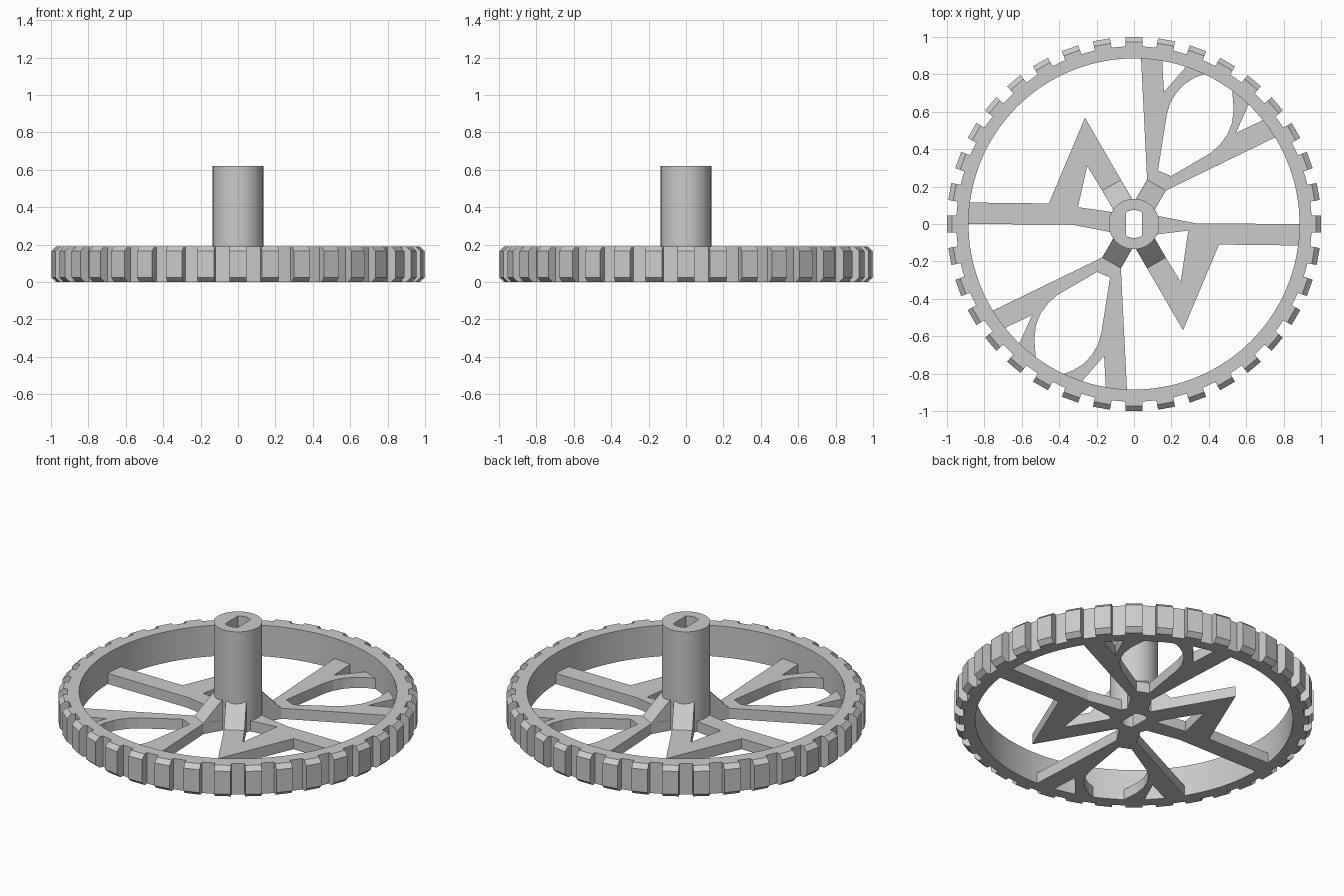
import bpy, bmesh
from math import sin, cos, pi, radians
from mathutils import Matrix

if "Cube" in bpy.data.objects:
    bpy.data.objects.remove(bpy.data.objects["Cube"], do_unlink=True)

grey = bpy.data.materials.new("plain grey")
grey.use_nodes = True
grey.diffuse_color = (0.6, 0.6, 0.6, 1)
grey.node_tree.nodes["Principled BSDF"].inputs["Base Color"].default_value = (0.6, 0.6, 0.6, 1)

RIM_H, SPOKE_H, HUB_H = 0.19, 0.065, 0.62


def finish(name, bm, smooth=False):
    bmesh.ops.recalc_face_normals(bm, faces=bm.faces)
    mesh = bpy.data.meshes.new(name)
    bm.to_mesh(mesh)
    bm.free()
    mesh.materials.append(grey)
    ob = bpy.data.objects.new(name, mesh)
    bpy.context.collection.objects.link(ob)
    if smooth:
        bpy.ops.object.select_all(action='DESELECT')
        ob.select_set(True)
        bpy.context.view_layer.objects.active = ob
        bpy.ops.object.shade_smooth_by_angle(angle=radians(30))
    return ob


def prism(bm, points, offset):
    """Extrude a closed outline of 3D points along offset."""
    face = bm.faces.new([bm.verts.new(p) for p in points])
    ext = bmesh.ops.extrude_face_region(bm, geom=[face], use_keep_orig=True)
    verts = [g for g in ext["geom"] if isinstance(g, bmesh.types.BMVert)]
    bmesh.ops.translate(bm, verts=verts, vec=offset)
    return list(face.verts) + verts


def tube(name, outer, inner, height, n):
    """Upright tube between two outlines, each a function of angle."""
    bm = bmesh.new()
    loops = []
    for fn, z in ((outer, 0), (outer, height), (inner, height), (inner, 0)):
        loops.append([bm.verts.new((*fn(2 * pi * i / n), z)) for i in range(n)])
    for k in range(4):
        a, b = loops[k], loops[(k + 1) % 4]
        for i in range(n):
            j = (i + 1) % n
            bm.faces.new((a[i], a[j], b[j], b[i]))
    return finish(name, bm, True)


def radial_blocks(name, profile, half_width, angles):
    """Blocks with an (r, z) profile, set around the axis."""
    bm = bmesh.new()
    for a in angles:
        verts = prism(bm, [(r, -half_width, z) for r, z in profile], (0, 2 * half_width, 0))
        bmesh.ops.rotate(bm, verts=verts, matrix=Matrix.Rotation(radians(a), 3, 'Z'))
    return finish(name, bm)


def plate(name, outline, sign):
    """Flat spoke plate; sign -1 turns it half way round the axis."""
    bm = bmesh.new()
    prism(bm, [(sign * x, sign * y, 0) for x, y in outline], (0, 0, SPOKE_H))
    return finish(name, bm)


def circle(r):
    return lambda a: (r * cos(a), r * sin(a))


def double_flat(a):
    return max(-0.043, min(0.043, 0.075 * cos(a))), 0.075 * sin(a)


# Rim and hub
tube("rim", circle(0.95), circle(0.885), RIM_H, 144)
tube("hub", circle(0.135), double_flat, HUB_H, 72)

# Tread blocks with chamfered upper and lower ends
tread = [(0.947, 0), (0.973, 0), (1, 0.025), (1, RIM_H - 0.025), (0.973, RIM_H), (0.947, RIM_H)]
radial_blocks("tread_blocks", tread, 0.046, range(0, 360, 10))

# Sloped braces between hub and spokes
brace = [(0.11, 0.04), (0.24, 0.04), (0.24, SPOKE_H), (0.122, RIM_H), (0.11, RIM_H)]
radial_blocks("hub_braces", brace, 0.0575, (60, 120, 240, 300))

# Zigzag spokes, running from the hub out to a point and back to the rim
for name, sign, corner in (("zigzag_spoke_left", 1, (0.29, -0.035)),
                           ("zigzag_spoke_right", -1, (0.3, -0.09))):
    plate(name, [(0.09, 0.05), (0.335, 0.003), (0.9, 0), (0.9, -0.115), (0.455, -0.11),
                 (0.262, -0.568), (0.07, -0.237), (0, -0.116), (0.1, -0.058),
                 (0.17, -0.179), (0.25, -0.31), corner, (0.09, -0.06)], sign)

# Branching spokes, with a teardrop opening between two forked arms
branch = [(0, 0.116), (0.07, 0.237), (0.037, 0.9), (0.15, 0.89), (0.16, 0.705),
          (0.29, 0.855), (0.4, 0.81),
          (0.33, 0.785), (0.27, 0.748), (0.225, 0.7), (0.193, 0.645), (0.175, 0.585),
          (0.128, 0.286), (0.198, 0.256),
          (0.41, 0.38), (0.46, 0.425), (0.5, 0.48), (0.524, 0.54), (0.533, 0.61),
          (0.524, 0.73), (0.62, 0.655), (0.545, 0.487), (0.71, 0.565), (0.775, 0.473),
          (0.17, 0.179), (0.1, 0.058)]
plate("branching_spoke_back", branch, 1)
plate("branching_spoke_front", branch, -1)
